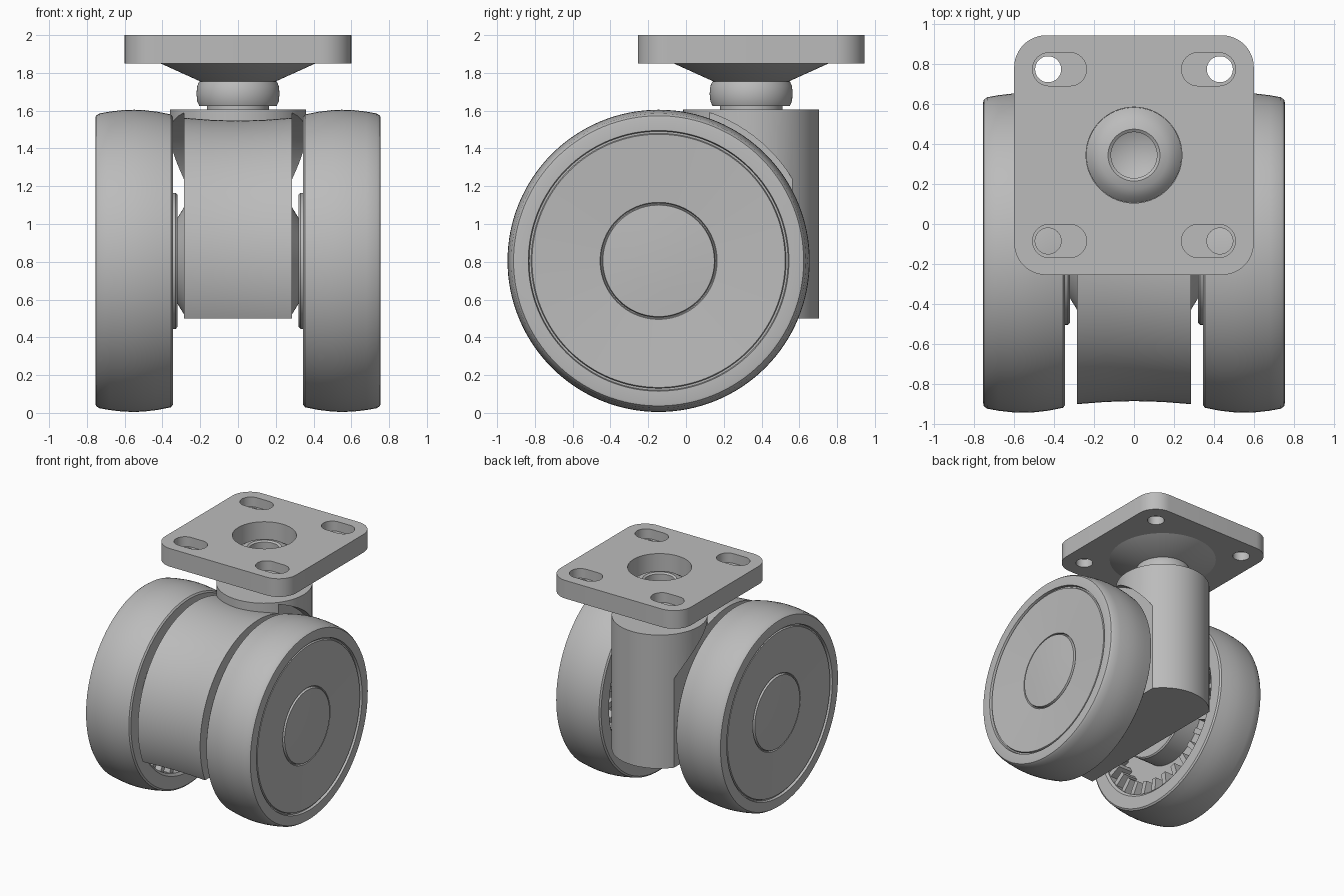
import bpy, bmesh
from math import cos, sin, pi, radians

if "Cube" in bpy.data.objects:
    bpy.data.objects.remove(bpy.data.objects["Cube"])

grey = bpy.data.materials.new("light_grey")
grey.use_nodes = True
colour = (0.5, 0.5, 0.5, 1)
grey.diffuse_color = colour
grey.node_tree.nodes["Principled BSDF"].inputs["Base Color"].default_value = colour

AXLE_Y, AXLE_Z = -0.145, 0.805   # wheel centre
STEM_Y = 0.345                   # swivel axis


def finish(name, bm, loc=(0, 0, 0)):
    bmesh.ops.remove_doubles(bm, verts=bm.verts, dist=1e-5)
    bmesh.ops.recalc_face_normals(bm, faces=bm.faces)
    mesh = bpy.data.meshes.new(name)
    bm.to_mesh(mesh)
    bm.free()
    mesh.materials.append(grey)
    obj = bpy.data.objects.new(name, mesh)
    obj.location = loc
    bpy.context.collection.objects.link(obj)
    return obj


def lathe(name, profile, loc, axis="z", closed=False, n=96):
    """Spin (radius, height) points around z or x."""
    bm = bmesh.new()
    rings = []
    for r, h in profile:
        ring = []
        for i in range(n):
            a, b = r * cos(2 * pi * i / n), r * sin(2 * pi * i / n)
            ring.append(bm.verts.new((a, b, h) if axis == "z" else (h, a, b)))
        rings.append(ring)
    pairs = list(zip(rings, rings[1:]))
    if closed:
        pairs.append((rings[-1], rings[0]))
    for lo, hi in pairs:
        for i in range(n):
            j = (i + 1) % n
            bm.faces.new((lo[i], lo[j], hi[j], hi[i]))
    return finish(name, bm, loc)


def drum(name, r, h0, h1, loc, axis="z"):
    return lathe(name, [(0, h0), (r, h0), (r, h1), (0, h1)], loc, axis)


def rounded_slab(name, hx, hy, r, z0, z1, loc, steps=12):
    bm = bmesh.new()
    outline = []
    for k, (sx, sy) in enumerate([(1, 1), (-1, 1), (-1, -1), (1, -1)]):
        for i in range(steps + 1):
            a = pi / 2 * (k + i / steps)
            outline.append((sx * (hx - r) + r * cos(a), sy * (hy - r) + r * sin(a)))
    face = bm.faces.new([bm.verts.new((x, y, z0)) for x, y in outline])
    top = bmesh.ops.extrude_face_region(bm, geom=[face])["geom"]
    for v in top:
        if isinstance(v, bmesh.types.BMVert):
            v.co.z = z1
    return finish(name, bm, loc)


def box(name, x0, x1, y0, y1, z0, z1):
    bm = bmesh.new()
    bmesh.ops.create_cube(bm, size=1)
    for v in bm.verts:
        v.co = (x1 if v.co.x > 0 else x0, y1 if v.co.y > 0 else y0, z1 if v.co.z > 0 else z0)
    return finish(name, bm)


def boolean(obj, cutter, operation="DIFFERENCE"):
    mod = obj.modifiers.new("cut", "BOOLEAN")
    mod.operation, mod.solver, mod.object = operation, "EXACT", cutter
    bpy.ops.object.select_all(action="DESELECT")
    bpy.context.view_layer.objects.active = obj
    obj.select_set(True)
    bpy.ops.object.modifier_apply(modifier=mod.name)
    bpy.data.objects.remove(cutter)


# Mounting plate with centre opening and four counterbored slots
plate = rounded_slab("mounting_plate", 0.6, 0.6, 0.16, 1.85, 2.0, (0, STEM_Y, 0))
boolean(plate, drum("opening_cutter", 0.24, 1.7, 2.1, (0, STEM_Y, 0)))
for sx in (-1, 1):
    for sy in (-1, 1):
        y = STEM_Y + sy * 0.43
        boolean(plate, rounded_slab("slot_cutter", 0.135, 0.083, 0.0825, 1.92, 2.1, (sx * 0.373, y, 0)))
        boolean(plate, drum("bolt_cutter", 0.065, 1.8, 2.05, (sx * 0.43, y, 0)))

# Conical flange under the plate
lathe("plate_flange", [(0.24, 1.85), (0.41, 1.85), (0.2, 1.755), (0.17, 1.755), (0.24, 1.8)],
      (0, STEM_Y, 0), closed=True)

# Stem: neck, rounded collar, domed head with a drilled centre
lathe("swivel_stem", [(0, 1.58), (0.165, 1.58), (0.165, 1.625), (0.205, 1.625), (0.216, 1.65),
                      (0.22, 1.69), (0.216, 1.73), (0.205, 1.755), (0.19, 1.755), (0.239, 1.8),
                      (0.239, 1.83), (0.21, 1.865), (0.17, 1.89), (0.13, 1.9), (0.115, 1.89),
                      (0.115, 1.78), (0, 1.73)], (0, STEM_Y, 0))

# Fender body: slightly waisted drum, cut flat below and behind the swivel axis
body = lathe("fender_body", [(0, -0.285), (0.757, -0.285), (0.746, -0.14), (0.742, 0),
                             (0.746, 0.14), (0.757, 0.285), (0, 0.285)],
             (0, AXLE_Y, AXLE_Z), "x", n=128)
boolean(body, box("floor_cutter", -1, 1, -2, 2, -1, 0.5))
boolean(body, box("rear_cutter", -1, 1, STEM_Y, 2, -1, 3))

# Swivel housing, cleared beside the body for the wheels
housing = drum("swivel_housing", 0.36, 0.5, 1.605, (0, STEM_Y, 0))
for s in (-1, 1):
    boolean(housing, drum("wheel_clearance", 0.83, s * 0.285, s * 0.6, (0, AXLE_Y, AXLE_Z), "x"))
boolean(body, housing, "UNION")

# Twin wheels, each with a ribbed inner recess, hub and dished outer disc
for side, s in (("left", 1), ("right", -1)):
    centre = (0, AXLE_Y, AXLE_Z)

    def mirrored(points):
        return [(r, s * x) for r, x in points]

    lathe(side + "_wheel", mirrored([
        (0, 0.32), (0.35, 0.32), (0.36, 0.33), (0.36, 0.5), (0.64, 0.5), (0.64, 0.36),
        (0.66, 0.345), (0.762, 0.345), (0.775, 0.355), (0.79, 0.43), (0.798, 0.5), (0.8, 0.55),
        (0.798, 0.61), (0.79, 0.68), (0.78, 0.735), (0.768, 0.752), (0.755, 0.755),
        (0.69, 0.755), (0.685, 0.735), (0.675, 0.735), (0.67, 0.748),
        (0.31, 0.728), (0.305, 0.715), (0.3, 0.715), (0.295, 0.735), (0.15, 0.745), (0, 0.748)]),
        centre, "x", n=128)
    lathe(side + "_axle_boss", mirrored([(0, 0.27), (0.285, 0.27), (0.285, 0.285), (0.22, 0.325), (0, 0.325)]),
          centre, "x")

    # Ring of short ribs inside the wheel
    bm = bmesh.new()
    count = 30
    for i in range(count):
        a = 2 * pi * i / count
        rib = bmesh.ops.create_cube(bm, size=1)["verts"]
        for v in rib:
            x, r, t = s * (0.44 + v.co.x * 0.14), 0.59 + v.co.y * 0.12, v.co.z * 0.045
            v.co = (x, r * cos(a) - t * sin(a), r * sin(a) + t * cos(a))
    finish(side + "_wheel_ribs", bm, centre)

# Smooth shading with sharp edges kept
bpy.ops.object.select_all(action="DESELECT")
for obj in bpy.context.collection.objects:
    if obj.type == "MESH":
        obj.select_set(True)
        bpy.context.view_layer.objects.active = obj
bpy.ops.object.shade_smooth_by_angle(angle=radians(25))
